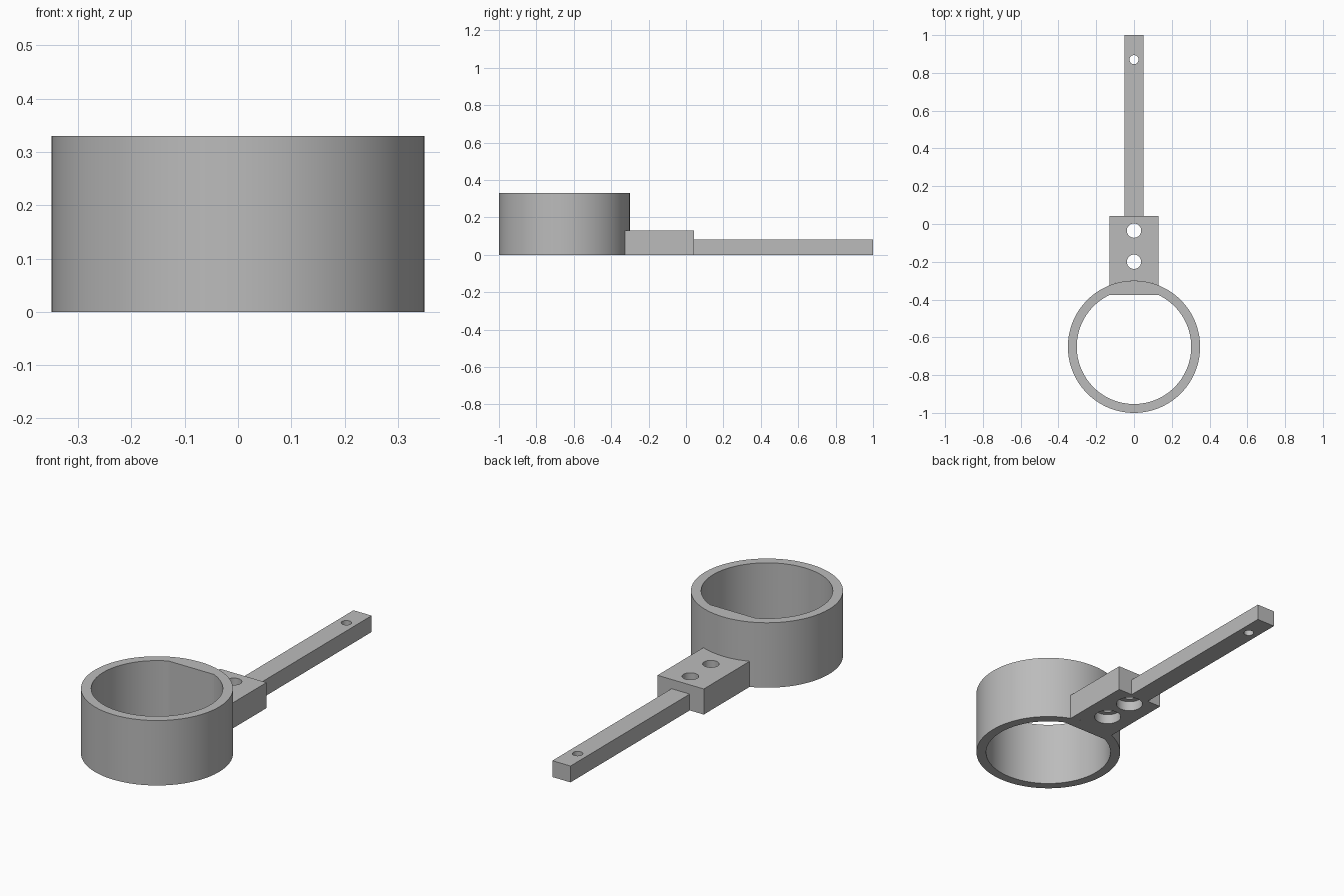
import bpy, bmesh
from math import sin, cos, pi, asin, radians

cube = bpy.data.objects.get("Cube")
if cube:
    bpy.data.objects.remove(cube, do_unlink=True)

grey = bpy.data.materials.new("plain grey")
grey.use_nodes = True
grey.diffuse_color = (0.5, 0.5, 0.5, 1)
grey.node_tree.nodes["Principled BSDF"].inputs["Base Color"].default_value = (0.5, 0.5, 0.5, 1)

RING_Y, R_OUT, R_IN, FLAT_Y = -0.65, 0.35, 0.303, -0.375
RING_H, BLOCK_H, BAR_H = 0.33, 0.13, 0.083
BLOCK_W, BLOCK_END, BAR_W = 0.13, 0.043, 0.051


def circle(r, y, n):
    return [(r * cos(2 * pi * i / n), y + r * sin(2 * pi * i / n)) for i in range(n)]


def finish(name, bm):
    bmesh.ops.recalc_face_normals(bm, faces=bm.faces)
    mesh = bpy.data.meshes.new(name)
    bm.to_mesh(mesh)
    bm.free()
    mesh.materials.append(grey)
    obj = bpy.data.objects.new(name, mesh)
    bpy.context.collection.objects.link(obj)
    return obj


def prism(name, outline, z0, z1):
    bm = bmesh.new()
    face = bm.faces.new([bm.verts.new((x, y, z0)) for x, y in outline])
    top = bmesh.ops.extrude_face_region(bm, geom=[face])["geom"]
    verts = [v for v in top if isinstance(v, bmesh.types.BMVert)]
    bmesh.ops.translate(bm, verts=verts, vec=(0, 0, z1 - z0))
    return finish(name, bm)


def activate(obj):
    bpy.ops.object.select_all(action='DESELECT')
    obj.select_set(True)
    bpy.context.view_layer.objects.active = obj


def drill(obj, y, r, z0, z1):
    cutter = prism("hole_cutter", circle(r, y, 48), z0, z1)
    cutter.hide_render = True
    activate(obj)
    mod = obj.modifiers.new("hole", 'BOOLEAN')
    mod.operation, mod.solver, mod.object = 'DIFFERENCE', 'EXACT', cutter
    bpy.ops.object.modifier_apply(modifier=mod.name)
    bpy.data.objects.remove(cutter, do_unlink=True)


# Ring whose bore is flattened on the side facing the block
bm = bmesh.new()
N = 144
outer = circle(R_OUT, RING_Y, N)
inner = [(x, min(y, FLAT_Y)) for x, y in circle(R_IN, RING_Y, N)]
loops = [[bm.verts.new((x, y, z)) for x, y in pts]
         for pts, z in ((outer, 0), (outer, RING_H), (inner, RING_H), (inner, 0))]
for a, b in zip(loops, loops[1:] + loops[:1]):
    for i in range(N):
        j = (i + 1) % N
        bm.faces.new((a[i], a[j], b[j], b[i]))
ring = finish("ring", bm)

# Mounting block, its front hollowed to fit the ring
half = asin(BLOCK_W / R_OUT)
arc = [half * (1 - i / 8) for i in range(17)]
outline = [(R_OUT * sin(a), RING_Y + R_OUT * cos(a)) for a in arc]
outline += [(-BLOCK_W, BLOCK_END), (BLOCK_W, BLOCK_END)]
block = prism("mounting_block", outline, 0, BLOCK_H)

# Screw holes, counterbored from below
for y in (-0.035, -0.2):
    drill(block, y, 0.038, -0.1, 0.3)
    drill(block, y, 0.064, -0.1, 0.05)

# Long arm with a small hole near its tip
arm = prism("arm", [(-BAR_W, BLOCK_END), (BAR_W, BLOCK_END), (BAR_W, 1), (-BAR_W, 1)], 0, BAR_H)
drill(arm, 0.87, 0.024, -0.1, 0.3)

for obj in (ring, block, arm):
    activate(obj)
    bpy.ops.object.shade_smooth_by_angle(angle=radians(20))
